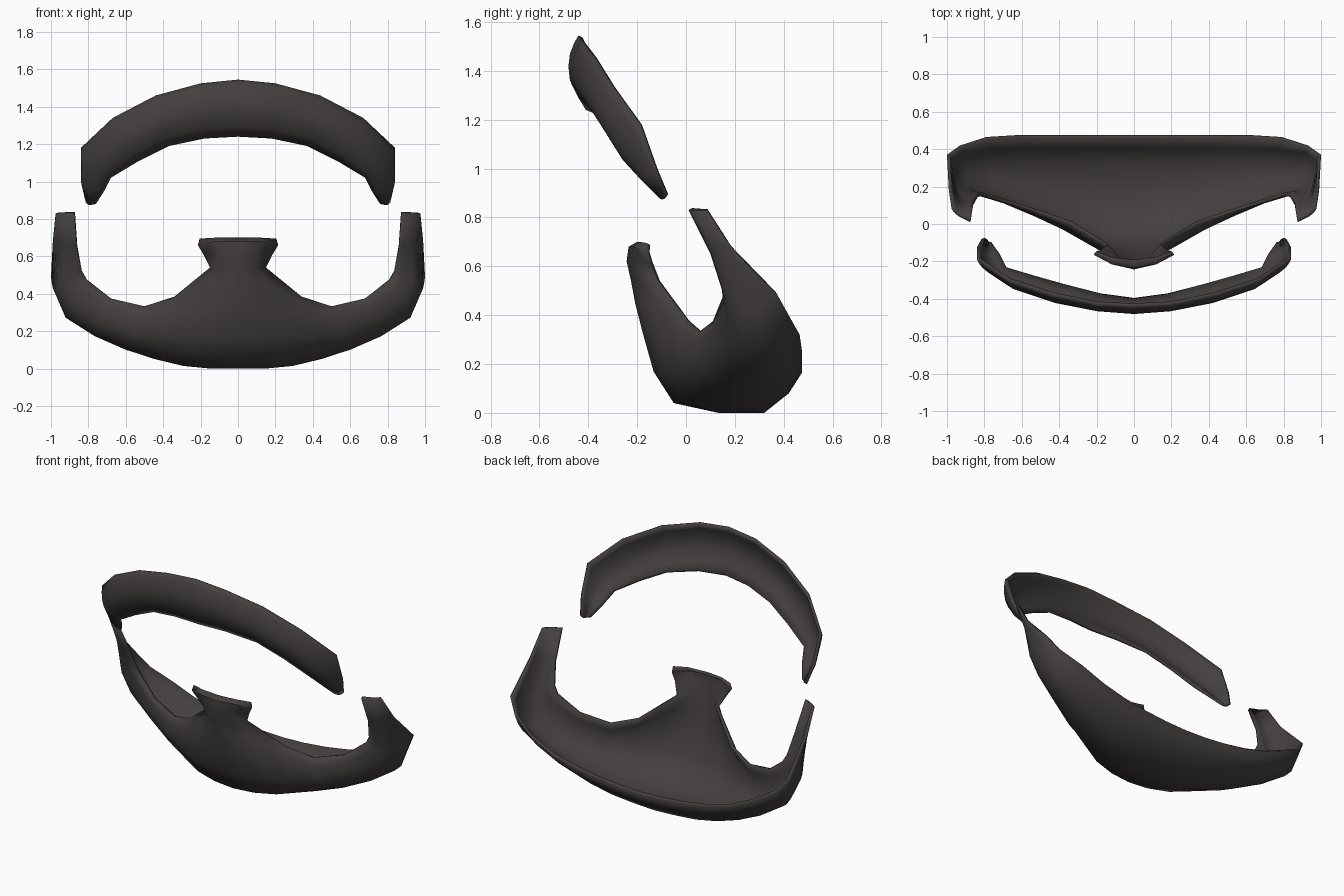
import bpy, bmesh
from mathutils import Vector

plastic = bpy.data.materials.new("charcoal plastic")
plastic.diffuse_color = (0.06, 0.051, 0.051, 1)


def smooth_rows(rows, steps=2):
    """Fill in a Catmull-Rom curve across the guide rows."""
    rows = [[Vector(p) for p in r] for r in rows]
    out = []
    for k in range(len(rows) - 1):
        quad = (rows[max(k - 1, 0)], rows[k], rows[k + 1], rows[min(k + 2, len(rows) - 1)])
        for s in range(steps):
            t = s / steps
            row = []
            for a, b, c, d in zip(*quad):
                p = 0.5 * (2 * b + (c - a) * t + (2 * a - 5 * b + 4 * c - d) * t * t
                           + (3 * b - a - 3 * c + d) * t ** 3)
                p.z = max(p.z, 0)
                row.append(p)
            out.append(row)
    return out + [rows[-1]]


def shell(name, patches, thickness):
    """Skin each patch of rows, then mirror and thicken inward."""
    bm = bmesh.new()
    for rows in patches:
        grid = [[bm.verts.new(p) for p in r] for r in rows]
        for r0, r1 in zip(grid, grid[1:]):
            for i in range(len(r0) - 1):
                bm.faces.new((r0[i], r1[i], r1[i + 1], r0[i + 1]))
    bmesh.ops.remove_doubles(bm, verts=bm.verts, dist=0.0005)
    me = bpy.data.meshes.new(name)
    bm.to_mesh(me)
    bm.free()
    me.materials.append(plastic)
    ob = bpy.data.objects.new(name, me)
    bpy.context.collection.objects.link(ob)
    mirror = ob.modifiers.new("mirror", 'MIRROR')
    mirror.use_clip = True
    solid = ob.modifiers.new("thickness", 'SOLIDIFY')
    solid.thickness = thickness
    solid.offset = -1
    bpy.ops.object.select_all(action='DESELECT')
    ob.select_set(True)
    bpy.context.view_layer.objects.active = ob
    bpy.ops.object.shade_smooth_by_angle(angle=0.8)


# Chin guard: guide rows from the upper rim, around the bulge, to the rear edge
rim = [(0, -.225, .54), (.09, -.195, .54), (.15, -.12, .54), (.34, 0, .385), (.5, .055, .333),
       (.68, .11, .375), (.81, .15, .475), (.835, .145, .52), (.86, .1, .65), (.875, .01, .83)]
front = [(0, -.175, .32), (.12, -.16, .32), (.24, -.11, .31), (.38, -.03, .27), (.53, .04, .23),
         (.72, .12, .28), (.89, .17, .38), (.94, .16, .47), (.91, .1, .66), (.905, .025, .83)]
keel_front = [(0, -.05, .04), (.14, -.04, .045), (.28, -.01, .06), (.42, .05, .09), (.58, .12, .125),
              (.76, .19, .195), (.915, .23, .29), (.975, .22, .42), (.95, .12, .67), (.935, .04, .83)]
keel_rear = [(0, .32, 0), (.15, .32, .007), (.3, .32, .02), (.45, .325, .052), (.61, .33, .105),
             (.77, .34, .18), (.925, .35, .28), (.99, .31, .43), (.975, .15, .675), (.96, .06, .83)]
rear = [(0, .475, .165), (.15, .475, .17), (.31, .475, .185), (.47, .475, .21), (.63, .475, .25),
        (.79, .465, .32), (.93, .42, .40), (1, .37, .49), (.99, .18, .68), (.975, .08, .83)]

# Flared nose piece rising from the middle of the rim
nose = [[(0, -.2, .70), (.12, -.19, .70), (.205, -.16, .695)],
        [(0, -.235, .68), (.12, -.215, .68), (.215, -.165, .66)],
        [(0, -.243, .62), (.1, -.22, .62), (.185, -.15, .61)],
        rim[:3]]
shell("chin_guard", [smooth_rows([rim, front, keel_front, keel_rear, rear]), nose], 0.018)

# Brow band: guide rows from the top edge to the bottom edge
brow = [
    [(0, -.44, 1.545), (.2, -.43, 1.525), (.44, -.38, 1.46), (.67, -.305, 1.34),
     (.84, -.19, 1.18), (.84, -.125, 1.0), (.815, -.08, .89)],
    [(0, -.475, 1.47), (.2, -.46, 1.45), (.43, -.415, 1.38), (.65, -.345, 1.265),
     (.81, -.235, 1.12), (.82, -.155, .98), (.80, -.09, .875)],
    [(0, -.475, 1.36), (.19, -.46, 1.34), (.41, -.415, 1.28), (.6, -.35, 1.18),
     (.75, -.27, 1.06), (.775, -.18, .95), (.785, -.105, .875)],
    [(0, -.41, 1.24), (.18, -.385, 1.23), (.37, -.335, 1.19), (.53, -.29, 1.11),
     (.68, -.245, 1.02), (.715, -.175, .95), (.76, -.11, .88)]]
shell("brow_band", [smooth_rows(brow)], 0.018)
